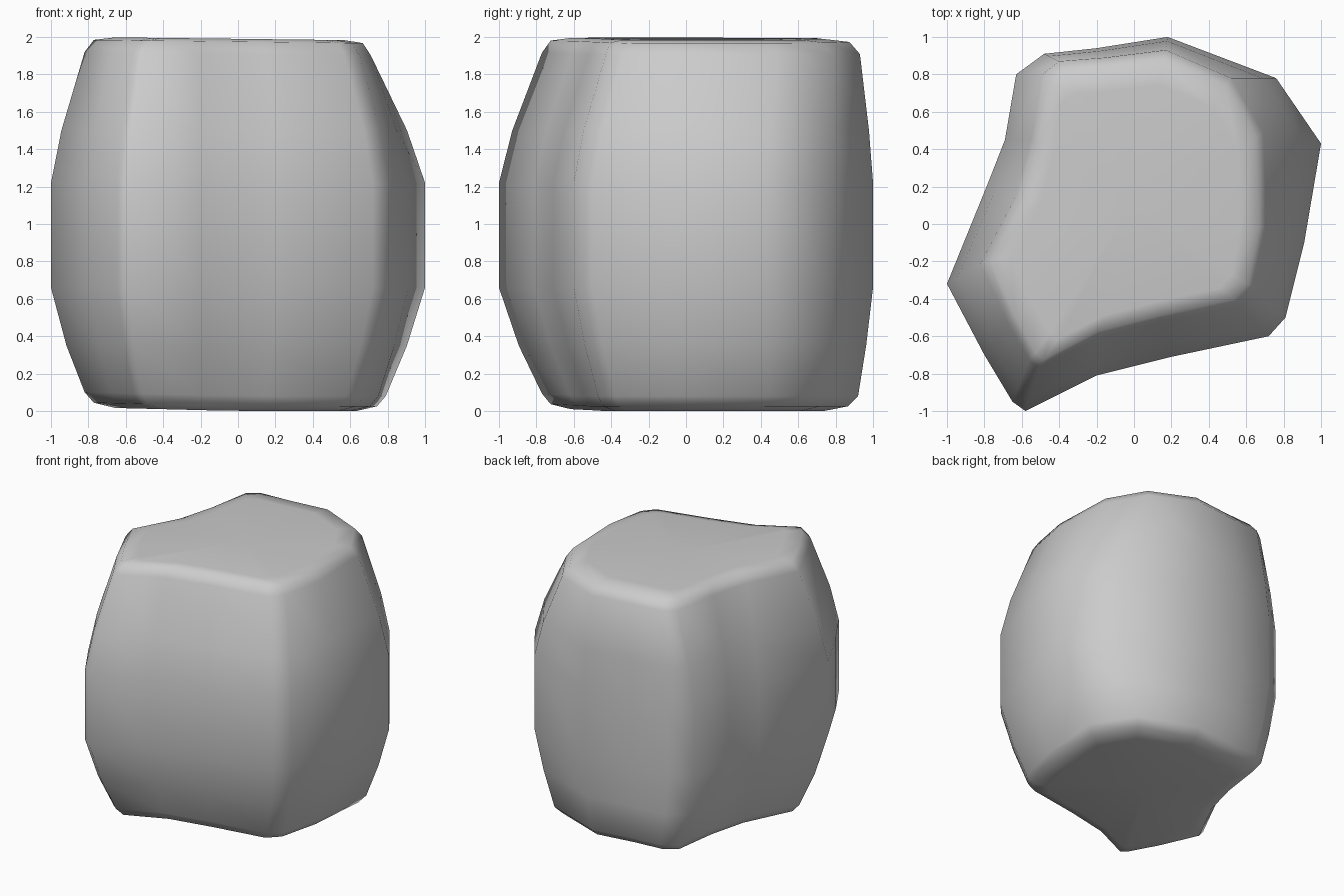
import bpy, bmesh
from mathutils import Vector

if "Cube" in bpy.data.objects:
    bpy.data.objects.remove(bpy.data.objects["Cube"])

# Matching outlines: widest waist, upper shoulder, lower shoulder
waist = [(-.63, .80), (-.48, .91), (-.2, .94), (.18, 1.0), (.76, .78), (1.0, .43),
         (.91, -.1), (.81, -.5), (.72, -.6), (.2, -.71), (-.2, -.81), (-.58, -1.0),
         (-.65, -.95), (-.8, -.7), (-1.0, -.32), (-.78, .22), (-.69, .45)]
upper = [(-.49, .80), (-.40, .87), (-.15, .89), (.17, .93), (.52, .78), (.69, .49),
         (.71, -.02), (.65, -.34), (.57, -.43), (.15, -.52), (-.2, -.61), (-.51, -.77),
         (-.56, -.73), (-.68, -.52), (-.82, -.21), (-.63, .15), (-.55, .45)]
lower = [(-.50, .80), (-.39, .87), (-.15, .88), (.17, .92), (.6, .76), (.79, .45),
         (.75, -.05), (.67, -.38), (.58, -.47), (.15, -.54), (-.2, -.62), (-.51, -.77),
         (-.56, -.73), (-.68, -.52), (-.82, -.22), (-.63, .15), (-.55, .45)]


def blend(a, b, f, scale=1.0):
    return [Vector(p).lerp(Vector(q), f) * scale for p, q in zip(a, b)]


# Stacked rings: height, outline
rings = [
    (.00, blend(lower, lower, 0, .80)),
    (.025, blend(lower, lower, 0, .94)),
    (.08, blend(waist, lower, 1)),
    (.35, blend(waist, lower, .46)),
    (.66, blend(waist, lower, 0)),
    (1.22, blend(waist, upper, 0)),
    (1.5, blend(waist, upper, .31)),
    (1.91, blend(waist, upper, 1)),
    (1.975, blend(upper, upper, 0, .94)),
    (1.99, blend(upper, upper, 0, .80)),
]

bm = bmesh.new()
loops = []
for z, outline in rings:
    row = []
    for p in outline:
        # slight unevenness of the two caps
        dz = .012 * -p.x if z > 1.9 else (.025 * max(0, -p.x) if z < .1 else 0)
        row.append(bm.verts.new((p.x, p.y, z + dz)))
    loops.append(row)
for a, b in zip(loops, loops[1:]):
    for i in range(len(a)):
        j = (i + 1) % len(a)
        bm.faces.new((a[i], a[j], b[j], b[i]))

# Caps as fans around a slightly dished centre
for row, z in ((loops[0], .012), (loops[-1], 1.975)):
    c = bm.verts.new((-.02, .1, z))
    for i in range(len(row)):
        bm.faces.new((row[i], row[(i + 1) % len(row)], c))
bmesh.ops.recalc_face_normals(bm, faces=bm.faces)
for f in bm.faces:
    f.smooth = True

mesh = bpy.data.meshes.new("boulder")
bm.to_mesh(mesh)
bm.free()
rock = bpy.data.objects.new("boulder", mesh)
bpy.context.collection.objects.link(rock)
